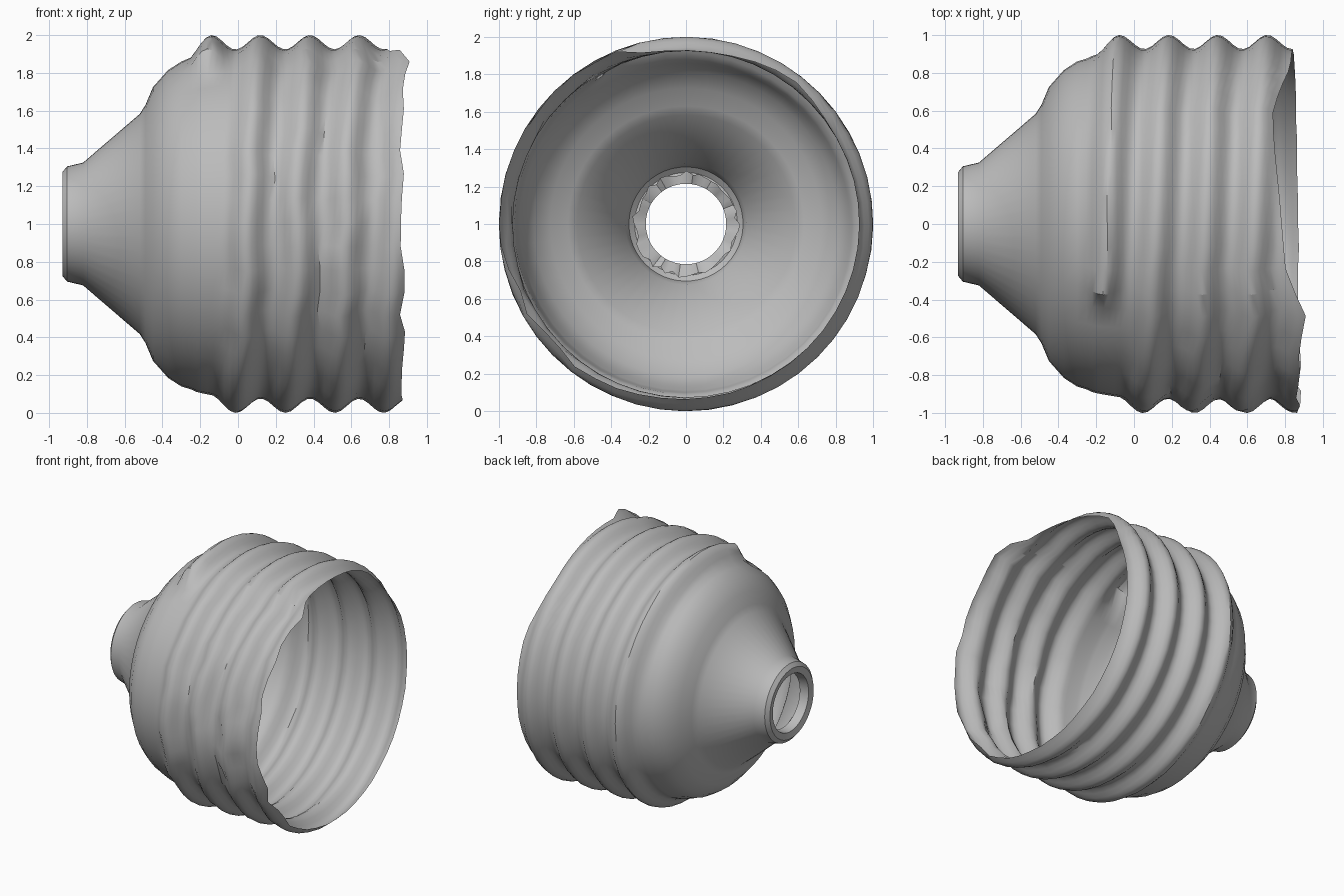
import bpy, bmesh, math, random

random.seed(4)
cube = bpy.data.objects.get("Cube")
if cube:
    bpy.data.objects.remove(cube, do_unlink=True)

SIDES = 48
ROWS = 38
PITCH = 0.26
START = math.radians(-22)      # angle from the top, toward +y, where the thread begins
CREST = -0.14                  # crest position along x at the top

grey = bpy.data.materials.new("plain grey")
grey.use_nodes = True
grey.diffuse_color = (0.5, 0.5, 0.5, 1)
grey.node_tree.nodes["Principled BSDF"].inputs["Base Color"].default_value = grey.diffuse_color

# Neck, cone and shoulder: x, radius
SHOULDER = [(-0.93, 0.275), (-0.905, 0.305), (-0.82, 0.325), (-0.52, 0.583),
            (-0.49, 0.63), (-0.45, 0.725), (-0.37, 0.815), (-0.30, 0.86)]
# Neck lip folded inward, ending in a ragged flange
LIP = [(-0.93, 0.275), (-0.92, 0.225), (-0.85, 0.215), (-0.83, 0.29)]
# Torn open rim: degrees from the top, x
RIM = [(0, 0.78), (37, 0.73), (64, 0.83), (90, 0.84), (180, 0.87),
       (270, 0.87), (322, 0.88), (331, 0.92), (345, 0.80), (360, 0.78)]


def lookup(table, v):
    for (a, p), (b, q) in zip(table, table[1:]):
        if v <= b:
            return p + (q - p) * (v - a) / (b - a)
    return table[-1][1]


def ragged(angle):
    """Strength of the uneven tearing, greatest toward the front."""
    return max(0.1, -math.sin(angle))


wobble = [[random.uniform(-0.022, 0.022) for k in range(8)] for j in range(SIDES)]


def sleeve_radius(x, angle, col):
    base = 0.875 + 0.05 * min(1, max(0, (x + 0.25) / 0.25)) ** 0.6
    crest = CREST + PITCH * angle / math.tau
    if x < crest - PITCH / 2:
        return base
    turn = round((x - crest) / PITCH)
    shift = wobble[col][turn % 8] * ragged(angle)
    phase = (x - crest - shift) / PITCH
    return base + (1 - base) * (0.5 + 0.5 * math.cos(math.tau * phase))


def ring_surface(name, rings, inward=False):
    """Skin a list of rings, each a list of (x, radius) per column."""
    bm = bmesh.new()
    verts = []
    for ring in rings:
        row = []
        for j, (x, r) in enumerate(ring):
            a = START + math.tau * j / SIDES
            row.append(bm.verts.new((x, r * math.sin(a), 1 + r * math.cos(a))))
        verts.append(row)
    for low, high in zip(verts, verts[1:]):
        for j in range(SIDES):
            k = (j + 1) % SIDES
            quad = [low[j], high[j], high[k], low[k]]
            bm.faces.new(quad[::-1] if inward else quad)
    mesh = bpy.data.meshes.new(name)
    bm.to_mesh(mesh)
    bm.free()
    obj = bpy.data.objects.new(name, mesh)
    bpy.context.collection.objects.link(obj)
    mesh.materials.append(grey)
    bpy.ops.object.select_all(action='DESELECT')
    obj.select_set(True)
    bpy.context.view_layer.objects.active = obj
    bpy.ops.object.shade_smooth_by_angle(angle=math.radians(35))
    return obj


# Shell: shoulder rings followed by the threaded sleeve
rings = [[point] * SIDES for point in SHOULDER]
for i in range(ROWS + 1):
    ring = []
    for j in range(SIDES):
        a = START + math.tau * j / SIDES
        end = lookup(RIM, math.degrees(a) % 360) + wobble[j][0] * ragged(a)
        x = -0.25 + (end + 0.25) * i / ROWS
        ring.append((x, sleeve_radius(x, a, j)))
    rings.append(ring)
ring_surface("threaded_shell", rings)

# Inner lip of the neck opening
lip_rings = [[point] * SIDES for point in LIP]
lip_rings[-1] = [(x + random.uniform(-0.02, 0.02), r - random.uniform(0, 0.03))
                 for x, r in lip_rings[-1]]
ring_surface("neck_lip", lip_rings, inward=True)
